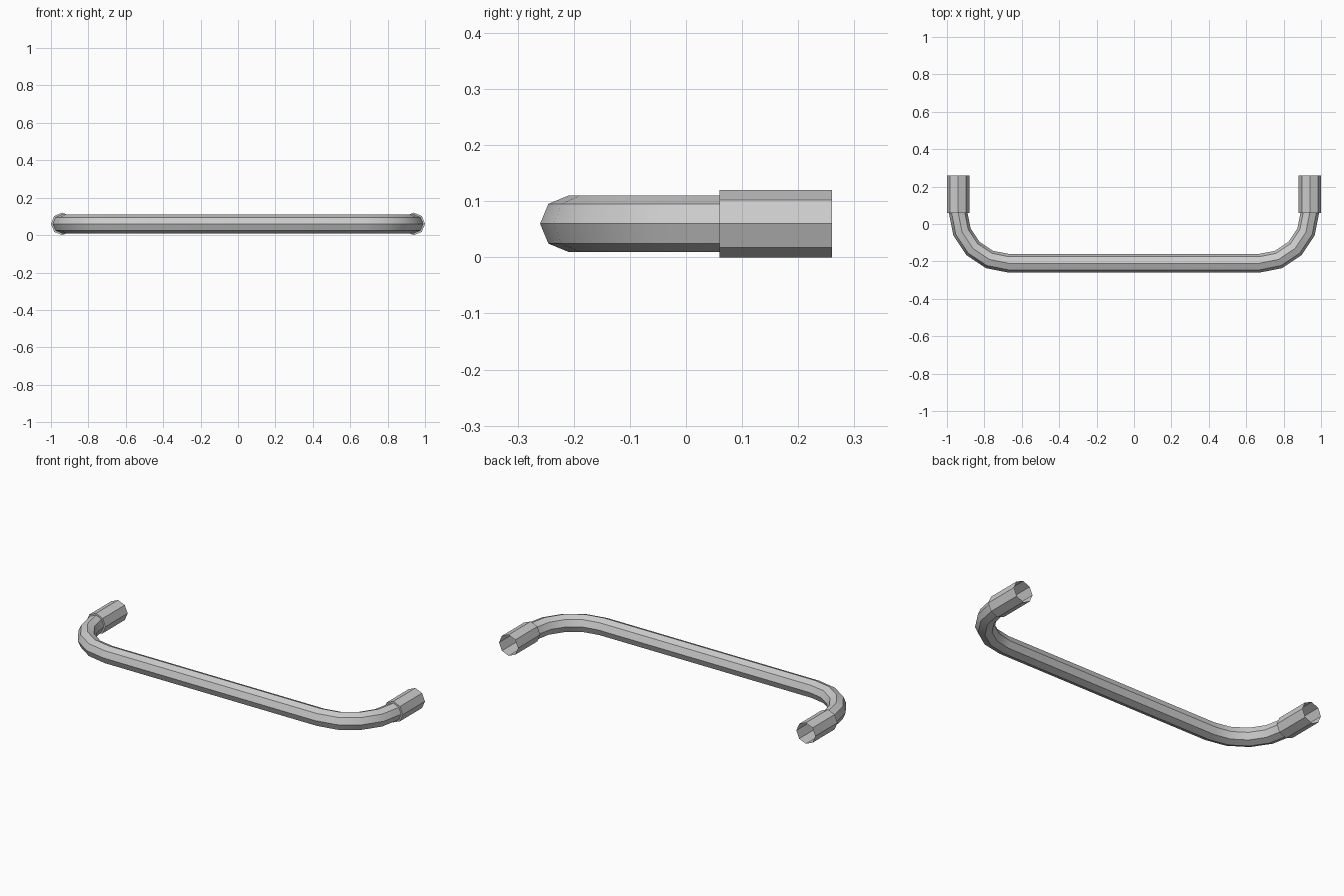
import bpy, bmesh, math
from mathutils import Vector

cube = bpy.data.objects.get("Cube")
if cube:
    bpy.data.objects.remove(cube, do_unlink=True)

SIDES = 8
HEIGHT = 0.06          # height of the tube axis
BEND_X, BEND_Y = 0.67, 0.06
BEND_RADIUS = 0.27

metal = bpy.data.materials.new("grey metal")
metal.use_nodes = True
colour = (0.6, 0.6, 0.6, 1)
metal.diffuse_color = colour
metal.node_tree.nodes["Principled BSDF"].inputs["Base Color"].default_value = colour


def tube(name, stations):
    """Open eight-sided tube through (x, y, outward angle, radius) stations."""
    bm = bmesh.new()
    rings = []
    for x, y, angle, radius in stations:
        out = Vector((math.cos(angle), math.sin(angle), 0))
        ring = []
        for i in range(SIDES):
            t = 2 * math.pi * i / SIDES
            p = Vector((x, y, HEIGHT)) + radius * (out * math.cos(t) + Vector((0, 0, math.sin(t))))
            ring.append(bm.verts.new(p))
        rings.append(ring)
    for a, b in zip(rings, rings[1:]):
        for i in range(SIDES):
            j = (i + 1) % SIDES
            bm.faces.new((a[i], a[j], b[j], b[i]))
    bmesh.ops.recalc_face_normals(bm, faces=bm.faces)
    mesh = bpy.data.meshes.new(name)
    bm.to_mesh(mesh)
    bm.free()
    mesh.materials.append(metal)
    obj = bpy.data.objects.new(name, mesh)
    bpy.context.collection.objects.link(obj)
    return obj


# Bent handle bar: a quarter bend at each end of a straight run
path = []
for side, start in ((1, 0), (-1, -90)):
    for k in range(5):
        a = math.radians(start - 22.5 * k)
        path.append((side * BEND_X + BEND_RADIUS * math.cos(a),
                     BEND_Y + BEND_RADIUS * math.sin(a), a, 0.05))
bar = tube("handle_bar", path)
bpy.ops.object.select_all(action="DESELECT")
bar.select_set(True)
bpy.context.view_layer.objects.active = bar
bpy.ops.object.shade_smooth_by_angle(angle=math.radians(30))

# Hollow end sleeves with a small step where they meet the bar
for name, side in (("left_sleeve", 1), ("right_sleeve", -1)):
    x = side * (BEND_X + BEND_RADIUS)
    angle = 0 if side > 0 else math.pi
    tube(name, [(x, 0.06, angle, 0.05), (x, 0.06, angle, 0.06), (x, 0.26, angle, 0.06)])
